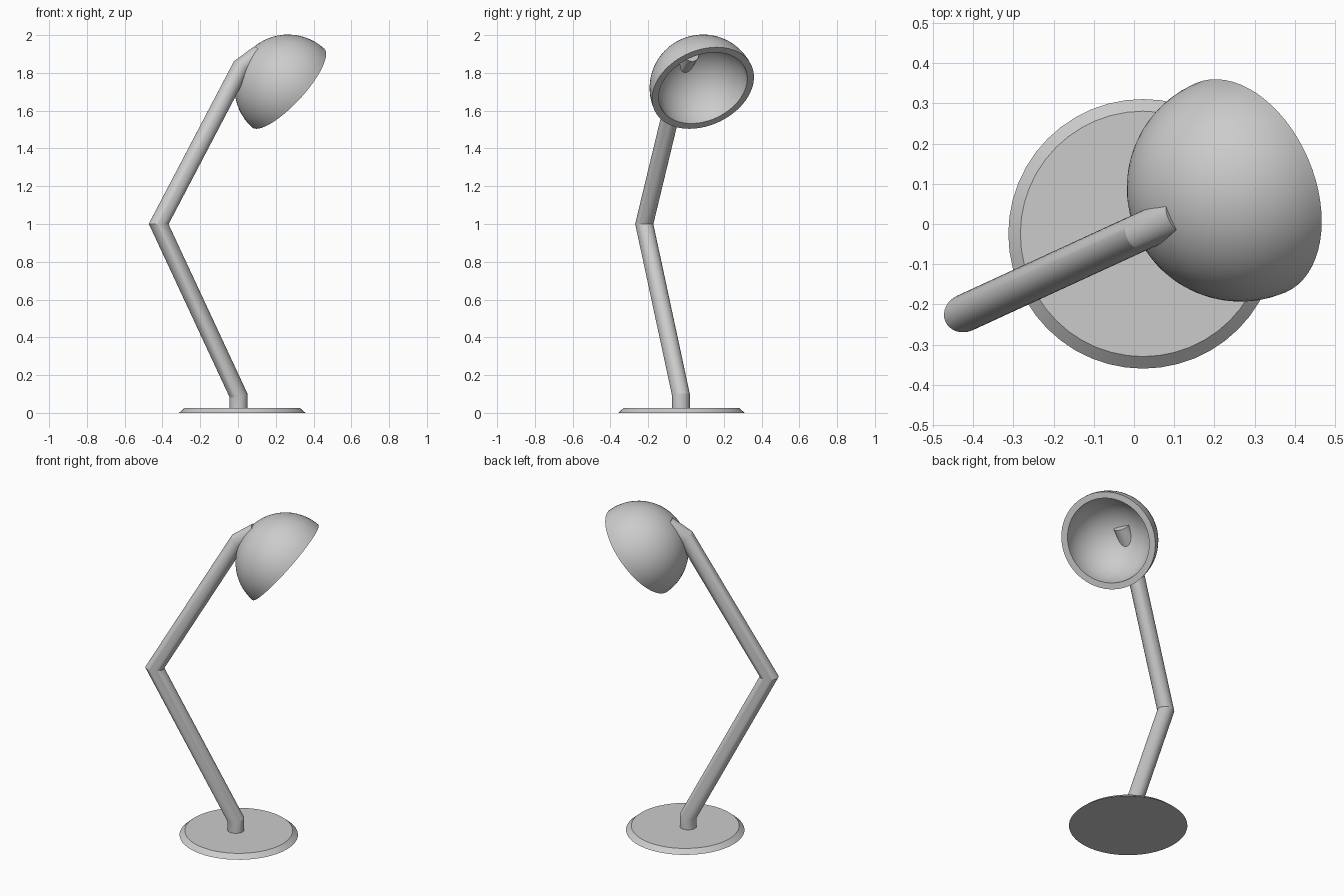
import bpy, bmesh, math
from mathutils import Vector

if "Cube" in bpy.data.objects:
    bpy.data.objects.remove(bpy.data.objects["Cube"])


def finish(bm, name, angle):
    bmesh.ops.remove_doubles(bm, verts=bm.verts, dist=1e-5)
    bmesh.ops.recalc_face_normals(bm, faces=bm.faces)
    me = bpy.data.meshes.new(name)
    bm.to_mesh(me)
    bm.free()
    ob = bpy.data.objects.new(name, me)
    bpy.context.collection.objects.link(ob)
    bpy.ops.object.select_all(action='DESELECT')
    ob.select_set(True)
    bpy.context.view_layer.objects.active = ob
    bpy.ops.object.shade_smooth_by_angle(angle=math.radians(angle))
    return ob


def lathe(name, profile, steps, angle=30):
    """Revolve an (r, z) profile about the z axis."""
    bm = bmesh.new()
    vs = [bm.verts.new((r, 0, z)) for r, z in profile]
    es = [bm.edges.new(p) for p in zip(vs, vs[1:])]
    bmesh.ops.spin(bm, geom=vs + es, axis=(0, 0, 1), cent=(0, 0, 0),
                   angle=math.tau, steps=steps, use_merge=True)
    return finish(bm, name, angle)


def tube(name, points, radius, sides=32, angle=20):
    """Round tube along a path with mitred joints."""
    pts = [Vector(p) for p in points]
    dirs = [(b - a).normalized() for a, b in zip(pts, pts[1:])]
    bm = bmesh.new()
    # first ring, perpendicular to the first segment
    u = dirs[0].orthogonal().normalized()
    w = dirs[0].cross(u)
    ring = []
    for i in range(sides):
        a = math.tau * i / sides
        ring.append(pts[0] + radius * (math.cos(a) * u + math.sin(a) * w))
    rings = [[bm.verts.new(c) for c in ring]]
    # slide each ring along its segment onto the next mitre plane
    for i, d in enumerate(dirs):
        n = d + dirs[i + 1] if i + 1 < len(dirs) else d
        ring = [c + d * ((pts[i + 1] - c).dot(n) / d.dot(n)) for c in ring]
        rings.append([bm.verts.new(c) for c in ring])
    for r0, r1 in zip(rings, rings[1:]):
        for k in range(sides):
            j = (k + 1) % sides
            bm.faces.new((r0[k], r0[j], r1[j], r1[k]))
    bm.faces.new(rings[0])
    bm.faces.new(rings[-1])
    return finish(bm, name, angle)


# Round foot with chamfered edge
base = lathe("base", [(0, 0), (0.335, 0), (0.305, 0.026), (0, 0.026)], 48)
base.location = (0.0225, -0.0245, 0)

# Bent arm, its end poking through the shade
tube("arm", [(0.003, -0.026, 0.02), (0.003, -0.026, 0.092),
             (-0.42, -0.221, 1.0), (0.015, -0.021, 1.83),
             (0.11, 0.022, 1.90)], 0.047)

# Hollow hemispherical shade, opening tilted down and forward
R_OUT, R_IN, N = 0.283, 0.246, 16
arc = [math.pi / 2 * i / N for i in range(N + 1)]
profile = [(R_OUT * math.sin(a), R_OUT * math.cos(a)) for a in arc]
profile += [(R_IN * math.sin(a), R_IN * math.cos(a)) for a in reversed(arc)]
shade = lathe("shade", profile, 64)
shade.rotation_euler = Vector((-0.70, -0.30, 0.645)).to_track_quat('Z', 'Y').to_euler()
shade.location = (0.265, 0.09, 1.72)
